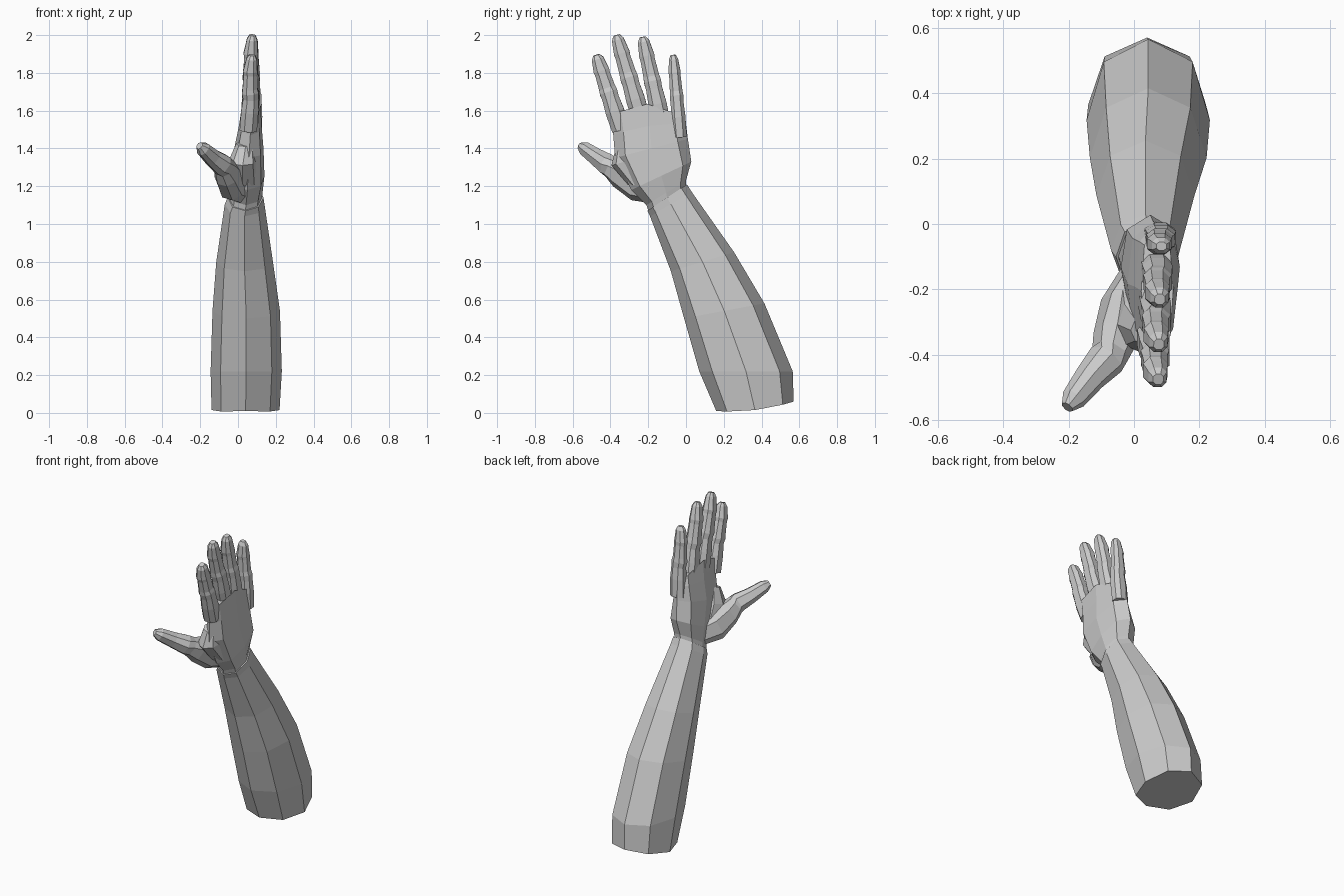
import bpy, bmesh, math
from mathutils import Vector

if "Cube" in bpy.data.objects:
    bpy.data.objects.remove(bpy.data.objects["Cube"])

skin = bpy.data.materials.new("plain grey")
skin.diffuse_color = (0.6, 0.6, 0.6, 1)
skin.use_nodes = True
skin.node_tree.nodes["Principled BSDF"].inputs["Base Color"].default_value = skin.diffuse_color


def loft(name, rings):
    """Skin a list of equal rings into a closed, flat-shaded mesh."""
    bm = bmesh.new()
    loops = [[bm.verts.new(p) for p in r] for r in rings]
    n = len(loops[0])
    for a, b in zip(loops, loops[1:]):
        for i in range(n):
            j = (i + 1) % n
            bm.faces.new((a[i], a[j], b[j], b[i]))
    bm.faces.new(loops[0][::-1])
    bm.faces.new(loops[-1])
    bmesh.ops.recalc_face_normals(bm, faces=bm.faces)
    me = bpy.data.meshes.new(name)
    bm.to_mesh(me)
    bm.free()
    me.materials.append(skin)
    ob = bpy.data.objects.new(name, me)
    bpy.context.collection.objects.link(ob)
    return ob


def section(front, back, x0, x1, corner=0.72, arch=0.0):
    """Eight-sided ring from a front point to a back point (y, z), between x0 and x1."""
    f, b = Vector(front), Vector(back)
    c, h = (x0 + x1) / 2, (x1 - x0) / 2
    ring = []
    for t, s in ((0, 0), (.14, corner), (.5, 1), (.86, corner),
                 (1, 0), (.86, -corner), (.5, -1), (.14, -corner)):
        p = f.lerp(b, t)
        ring.append((c + s * h, p.x, p.y + arch * 4 * t * (1 - t)))
    return ring


def digit(name, path, side):
    """Eight-sided tapered tube; path entries are (point, half width, half depth)."""
    pts = [Vector(p) for p, w, d in path]
    rings = []
    for i, (p, w, d) in enumerate(path):
        t = (pts[min(i + 1, len(pts) - 1)] - pts[max(i - 1, 0)]).normalized()
        u = (Vector(side) - t * t.dot(Vector(side))).normalized()
        v = t.cross(u)
        rings.append([pts[i] + u * w * a + v * d * b for a, b in
                      ((1, .45), (.5, 1), (-.5, 1), (-1, .45),
                       (-1, -.45), (-.5, -1), (.5, -1), (1, -.45))])
    return loft(name, rings)


# Forearm, cut off flat at the elbow end
loft("forearm", [
    section((.16, .01), (.57, .06), -.14, .22, arch=-.02),
    section((.07, .22), (.565, .22), -.145, .232),
    section((-.01, .50), (.415, .58), -.135, .222),
    section((-.08, .75), (.255, .85), -.115, .185),
    section((-.19, 1.04), (.03, 1.17), -.07, .14),
    section((-.205, 1.07), (.005, 1.21), -.055, .135),
])

# Wrist crease and palm, widening to the knuckles
loft("palm", [
    section((-.195, 1.06), (.0, 1.19), -.05, .125),
    section((-.21, 1.10), (.0, 1.23), -.045, .13),
    section((-.29, 1.18), (.028, 1.33), -.04, .14, .8),
    section((-.375, 1.35), (.01, 1.45), -.02, .135, .8),
    section((-.385, 1.47), (.0, 1.53), .005, .125, .8, .02),
    section((-.40, 1.56), (-.01, 1.55), .022, .12, .8, .08),
])

# Fingers: base, tip, half width at the base
fingers = {
    "index_finger": ((.055, -.345, 1.50), (.07, -.475, 1.895), .05),
    "middle_finger": ((.06, -.235, 1.55), (.072, -.368, 2.0), .05),
    "ring_finger": ((.065, -.125, 1.52), (.075, -.23, 1.99), .048),
    "little_finger": ((.078, -.032, 1.46), (.08, -.068, 1.895), .038),
}
# Position along the finger, relative width, relative depth, bend toward +x
profile = ((0, .95, 1.0, 0), (.25, 1, 1, .004), (.42, .9, .88, .006), (.50, .95, .95, .002),
           (.56, .88, .85, .0), (.74, .8, .78, .0), (.79, .85, .82, -.002),
           (.84, .78, .74, 0), (.95, .64, .6, .003), (1, .34, .34, .004))
for name, (base, tip, w) in fingers.items():
    a, b = Vector(base), Vector(tip)
    digit(name, [(a.lerp(b, t) + Vector((k, 0, 0)), w * p, .046 * d)
                 for t, p, d, k in profile], (0, 1, 0))

# Thumb with its fleshy root
digit("thumb", [
    ((.03, -.15, 1.18), .07, .06),
    ((-.025, -.255, 1.21), .085, .07),
    ((-.055, -.345, 1.265), .072, .062),
    ((-.072, -.395, 1.30), .054, .052),
    ((-.085, -.415, 1.315), .055, .052),
    ((-.135, -.47, 1.352), .045, .042),
    ((-.185, -.535, 1.398), .036, .034),
    ((-.204, -.56, 1.415), .018, .018),
], (0, .5, -1))

# Web of skin between the thumb and the index finger
loft("thumb_web", [
    section((-.30, 1.20), (-.16, 1.24), -.06, .11),
    section((-.395, 1.31), (-.22, 1.36), -.05, .10),
    section((-.37, 1.41), (-.28, 1.44), -.01, .09),
])
